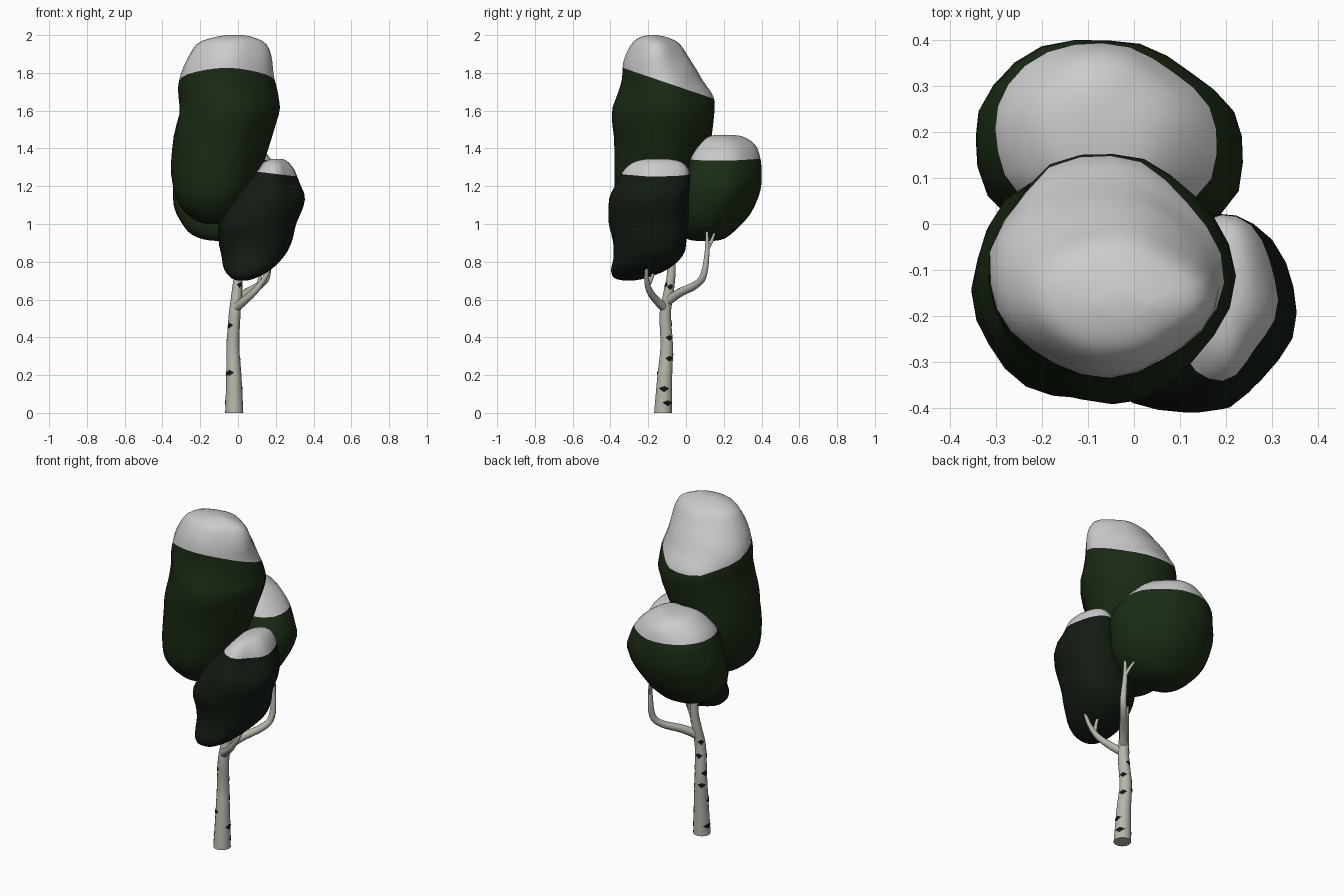
import bpy, bmesh, math
from mathutils import Vector, noise


def material(name, rgb):
    m = bpy.data.materials.new(name)
    m.diffuse_color = (*rgb, 1)
    return m


SNOW = material("snow", (0.8, 0.8, 0.8))
BARK = material("bark", (0.45, 0.48, 0.40))
MARK = material("bark_mark", (0.008, 0.008, 0.008))
LEAF_TALL = material("leaf_tall", (0.010, 0.022, 0.007))
LEAF_BACK = material("leaf_back", (0.011, 0.025, 0.008))
LEAF_FRONT = material("leaf_front", (0.006, 0.011, 0.006))


def smooth_rows(rows, steps):
    """Catmull-Rom interpolation of tuples."""
    out = []
    for i in range(len(rows) - 1):
        p = [rows[max(i - 1, 0)], rows[i], rows[i + 1], rows[min(i + 2, len(rows) - 1)]]
        for s in range(steps):
            t = s / steps
            out.append(tuple(
                0.5 * (2 * b + (c - a) * t + (2 * a - 5 * b + 4 * c - d) * t * t
                       + (3 * b - a - 3 * c + d) * t ** 3)
                for a, b, c, d in zip(*p)))
    return out + [rows[-1]]


def finish(name, bm, mats, angle=60):
    bmesh.ops.recalc_face_normals(bm, faces=bm.faces)
    me = bpy.data.meshes.new(name)
    bm.to_mesh(me)
    bm.free()
    for m in mats:
        me.materials.append(m)
    ob = bpy.data.objects.new(name, me)
    bpy.context.collection.objects.link(ob)
    bpy.context.view_layer.objects.active = ob
    ob.select_set(True)
    bpy.ops.object.shade_smooth_by_angle(angle=math.radians(angle))
    ob.select_set(False)
    return ob


def loft(bm, rings):
    """Skin rings of points and close both ends."""
    vs = [[bm.verts.new(p) for p in r] for r in rings]
    n = len(vs[0])
    for a, b in zip(vs, vs[1:]):
        for i in range(n):
            j = (i + 1) % n
            bm.faces.new((a[i], a[j], b[j], b[i]))
    bm.faces.new(vs[0])
    bm.faces.new(vs[-1])


def blob(name, rows, low, high, leaf, snow_point, snow_normal):
    """Lumpy crown; rows are (z, x min, x max, y min, y max).
    low/high: fullness of the four corners (++, -+, --, +-) at bottom and top."""
    bm = bmesh.new()
    rings = []
    z_min, z_max = rows[0][0], rows[-1][0]
    for z, x0, x1, y0, y1 in smooth_rows(rows, 3):
        ring = []
        t = (z - z_min) / (z_max - z_min)
        for i in range(24):
            a = math.tau * i / 24
            q = i // 6
            k = 1 + (low[q] * (1 - t) + high[q] * t) * math.sin(2 * a) ** 2
            ca, sa = math.cos(a), math.sin(a)
            p = Vector(((x0 + x1) / 2 + (x1 - x0) / 2 * ca * k,
                        (y0 + y1) / 2 + (y1 - y0) / 2 * sa * k, z))
            b = 0.012 * noise.noise(p * 7)
            ring.append(p + Vector((ca * b, sa * b, 0)))
        rings.append(ring)
    loft(bm, rings)
    # cut the snow line and colour everything above it
    co, no = Vector(snow_point), Vector(snow_normal)
    bmesh.ops.bisect_plane(bm, geom=bm.verts[:] + bm.edges[:] + bm.faces[:],
                           plane_co=co, plane_no=no)
    for f in bm.faces:
        f.material_index = int((f.calc_center_median() - co).dot(no) > 0)
    finish(name, bm, (leaf, SNOW))


# Foliage crowns with snow on top
blob("tall_crown", [
    (1.00, -0.16, -0.10, -0.19, -0.13), (1.02, -0.22, -0.03, -0.27, -0.06),
    (1.09, -0.30, 0.04, -0.34, 0.01), (1.20, -0.345, 0.09, -0.38, 0.07),
    (1.40, -0.345, 0.16, -0.385, 0.12), (1.58, -0.312, 0.218, -0.39, 0.155),
    (1.67, -0.312, 0.21, -0.37, 0.152), (1.76, -0.315, 0.197, -0.345, 0.085),
    (1.86, -0.275, 0.18, -0.325, 0.03), (1.95, -0.215, 0.145, -0.29, -0.03),
    (1.985, -0.14, 0.09, -0.25, -0.09), (2.00, -0.07, 0.03, -0.20, -0.15)],
    (-0.02, 0.03, 0, -0.03), (-0.10, 0.02, 0.0, -0.10),
    LEAF_TALL, (0, -0.33, 1.825), (0, 0.34, 1))
blob("back_crown", [
    (0.91, -0.11, -0.04, 0.06, 0.14), (0.92, -0.19, 0.04, 0.01, 0.20),
    (0.96, -0.26, 0.12, -0.02, 0.26), (1.05, -0.325, 0.19, -0.03, 0.34),
    (1.18, -0.345, 0.235, -0.02, 0.40), (1.28, -0.33, 0.21, 0.0, 0.405),
    (1.36, -0.30, 0.16, 0.02, 0.395), (1.42, -0.25, 0.10, 0.05, 0.37),
    (1.46, -0.19, 0.03, 0.10, 0.31), (1.472, -0.12, -0.04, 0.17, 0.25)],
    (-0.08, 0.03, 0.12, 0.22), (-0.13, 0.0, 0.05, 0.12),
    LEAF_BACK, (0, 0.2, 1.345), (0.05, 0, 1))
blob("front_crown", [
    (0.70, 0.0, 0.05, -0.33, -0.28), (0.715, -0.04, 0.10, -0.38, -0.21),
    (0.76, -0.072, 0.18, -0.40, -0.10), (0.83, -0.08, 0.25, -0.39, -0.02),
    (0.92, -0.097, 0.29, -0.39, 0.005), (1.01, -0.10, 0.31, -0.41, 0.012),
    (1.13, -0.03, 0.35, -0.405, 0.018), (1.22, 0.04, 0.325, -0.36, 0.018),
    (1.29, 0.10, 0.295, -0.32, 0.005), (1.33, 0.14, 0.26, -0.27, -0.03),
    (1.345, 0.18, 0.23, -0.20, -0.10)],
    (0.14, 0.03, 0.02, 0.12), (0.0, 0.05, 0.08, -0.18),
    LEAF_FRONT, (0.2, -0.2, 1.265), (0.12, 0, 1))


def limb(name, pts, sides=12):
    """Tapered tube; pts are (x, y, z, radius)."""
    bm = bmesh.new()
    path = smooth_rows(pts, 4)
    rings = []
    for i, (x, y, z, r) in enumerate(path):
        a, b = path[max(i - 1, 0)], path[min(i + 1, len(path) - 1)]
        t = Vector(b[:3]) - Vector(a[:3])
        if i == 0 and z == 0:
            t = Vector((0, 0, 1))
        t.normalize()
        u = Vector((0, 1, 0)).cross(t).normalized()
        v = t.cross(u)
        rings.append([Vector((x, y, z)) + r * (math.cos(k) * u + math.sin(k) * v)
                      for k in (math.tau * s / sides for s in range(sides))])
    loft(bm, rings)
    finish(name, bm, (BARK,))


# Trunk, two side branches and their twigs
trunk = [(-0.02, -0.122, 0, 0.048), (-0.022, -0.112, 0.2, 0.040), (-0.027, -0.102, 0.35, 0.034),
         (-0.018, -0.11, 0.52, 0.031), (-0.008, -0.095, 0.62, 0.028), (0, -0.078, 0.74, 0.023),
         (-0.01, -0.08, 0.9, 0.019), (-0.05, -0.1, 1.15, 0.01)]
limb("trunk", trunk, 14)
limb("back_branch", [(-0.015, -0.105, 0.585, 0.026), (0.045, -0.035, 0.635, 0.023),
                     (0.12, 0.055, 0.68, 0.020), (0.155, 0.095, 0.735, 0.018),
                     (0.157, 0.112, 0.86, 0.013), (0.155, 0.11, 0.96, 0.008)], 10)
limb("back_twig", [(0.157, 0.112, 0.87, 0.012), (0.145, 0.135, 0.91, 0.009),
                   (0.125, 0.15, 0.95, 0.007)], 8)
limb("front_branch", [(-0.015, -0.11, 0.555, 0.026), (0.035, -0.155, 0.595, 0.021),
                      (0.095, -0.195, 0.65, 0.017), (0.145, -0.21, 0.72, 0.012),
                      (0.18, -0.205, 0.79, 0.008)], 10)
limb("front_twig", [(0.11, -0.2, 0.675, 0.012), (0.115, -0.18, 0.72, 0.009),
                    (0.11, -0.165, 0.77, 0.006)], 8)

# Dark diamond marks wrapped on the trunk: (height, direction in degrees)
bm = bmesh.new()
path = smooth_rows(trunk, 12)
for h, deg in ((0.055, 30), (0.13, 0), (0.215, -125), (0.29, 30), (0.40, 30),
               (0.465, -135), (0.68, -60), (0.67, 10), (0.06, 170), (0.31, 130), (0.38, 165),
               (0.48, 105), (0.56, 140), (0.21, -160)):
    strip = []
    for k in range(-2, 3):
        a = math.radians(deg) + k * 0.32
        half = 0.019 * (1 - abs(k) / 2) + 0.001
        pair = []
        for z in (h - half, h + half * 0.6):
            x, y, _, r = min(path, key=lambda p: abs(p[2] - z))
            pair.append(bm.verts.new((x + 1.05 * r * math.cos(a), y + 1.05 * r * math.sin(a), z)))
        strip.append(pair)
    for a, b in zip(strip, strip[1:]):
        bm.faces.new((a[0], b[0], b[1], a[1]))
finish("bark_marks", bm, (MARK,))
